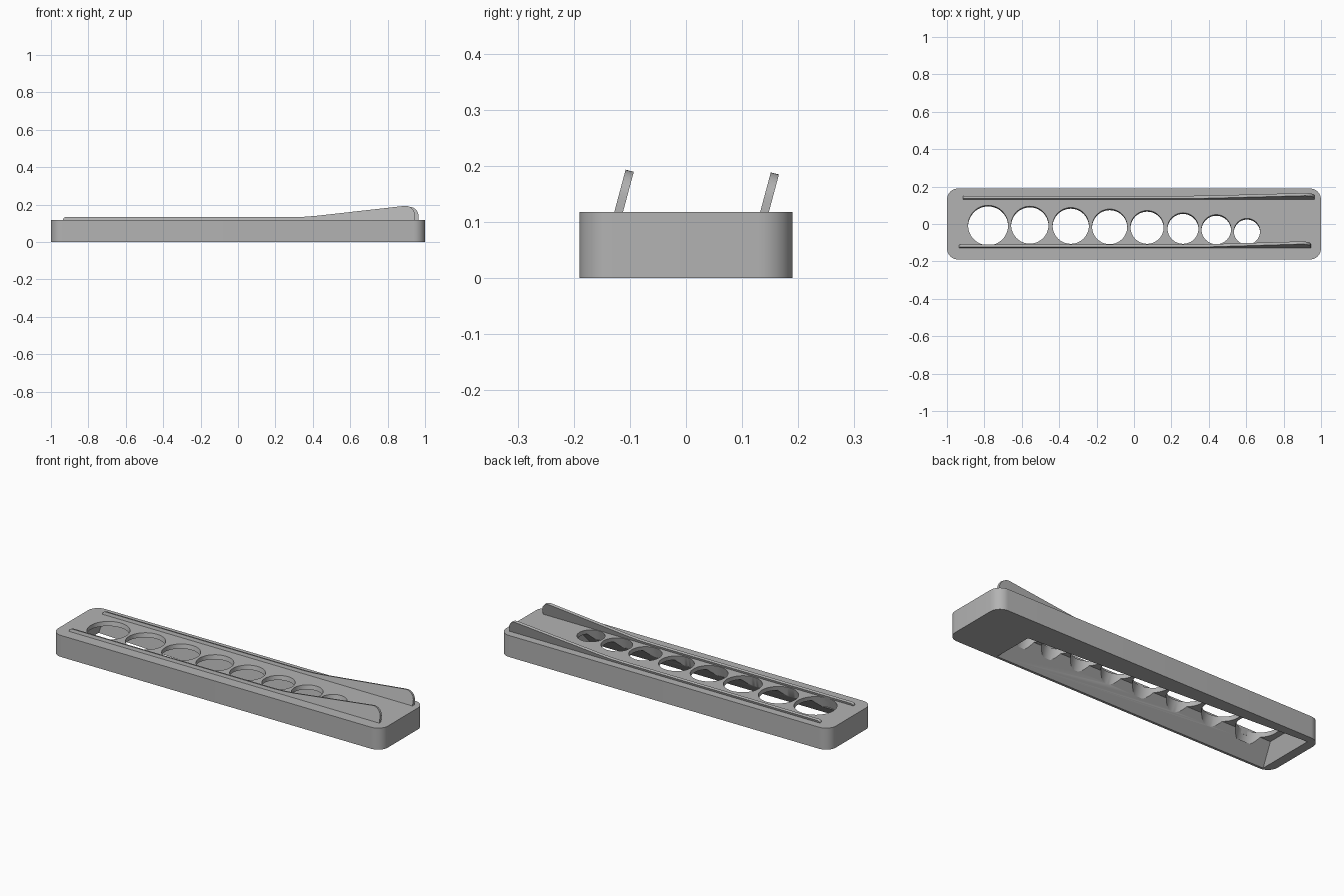
import bpy, math
from mathutils import Matrix, Vector

if "Cube" in bpy.data.objects:
    bpy.data.objects.remove(bpy.data.objects["Cube"], do_unlink=True)

LEAN = math.radians(15)   # rails and holes lean towards the back
TOP = 0.118

grey = bpy.data.materials.new("plain_grey")
grey.use_nodes = True
grey.diffuse_color = (0.45, 0.45, 0.45, 1)
grey.node_tree.nodes["Principled BSDF"].inputs["Base Color"].default_value = (0.45, 0.45, 0.45, 1)


def loft(name, lower, upper):
    """Solid between two matching outlines."""
    n = len(lower)
    faces = [tuple(reversed(range(n))), tuple(range(n, 2 * n))]
    faces += [(i, (i + 1) % n, n + (i + 1) % n, n + i) for i in range(n)]
    mesh = bpy.data.meshes.new(name)
    mesh.from_pydata([tuple(p) for p in lower + upper], [], faces)
    mesh.materials.append(grey)
    obj = bpy.data.objects.new(name, mesh)
    bpy.context.collection.objects.link(obj)
    return obj


def activate(obj):
    bpy.ops.object.select_all(action="DESELECT")
    obj.select_set(True)
    bpy.context.view_layer.objects.active = obj


def carve(obj, cutter):
    cutter.hide_render = True
    mod = obj.modifiers.new("carve", "BOOLEAN")
    mod.operation = "DIFFERENCE"
    mod.solver = "EXACT"
    mod.object = cutter
    activate(obj)
    bpy.ops.object.modifier_apply(modifier=mod.name)
    bpy.data.objects.remove(cutter, do_unlink=True)


def arc(cx, cy, r, start, end, steps):
    for i in range(steps + 1):
        a = math.radians(start + (end - start) * i / steps)
        yield cx + r * math.cos(a), cy + r * math.sin(a)


# Base block with rounded vertical corners
R, HX, HY = 0.06, 1.0, 0.19
outline = []
for k, (sx, sy) in enumerate([(1, 1), (-1, 1), (-1, -1), (1, -1)]):
    outline += arc(sx * (HX - R), sy * (HY - R), R, 90 * k, 90 * k + 90, 10)
base = loft("base_block", [(x, y, 0) for x, y in outline], [(x, y, TOP) for x, y in outline])

# Tapered hollow in the underside
floor = [(-0.95, -0.178), (0.70, -0.178), (0.70, 0.05), (-0.95, 0.15)]
roof = [(-0.92, -0.088), (0.70, -0.088), (0.70, 0.07), (-0.92, 0.165)]
carve(base, loft("hollow_cutter", [(x, y, -0.001) for x, y in floor], [(x, y, 0.095) for x, y in roof]))

# Row of shrinking leaning holes: x, radius, back edge
holes = [(-0.78, 0.107, 0.10), (-0.557, 0.1, 0.095), (-0.338, 0.097, 0.088), (-0.13, 0.094, 0.08),
         (0.07, 0.089, 0.072), (0.262, 0.083, 0.06), (0.44, 0.079, 0.05), (0.604, 0.07, 0.03)]
for x, r, back in holes:
    ring = list(arc(x, back - r, r, 0, 352.5, 47))
    s = math.tan(LEAN)
    low, high = 0.06, 0.15
    carve(base, loft("hole_cutter",
                     [(u, v + (low - TOP) * s, low) for u, v in ring],
                     [(u, v + (high - TOP) * s, high) for u, v in ring]))


def rail(name, x0, x1, y, height):
    """Thin leaning fin, low along most of its length and rising to a rounded end."""
    h = height
    side = [(x0, -0.02), (x1, -0.02), (x1, h - 0.055)]
    side += arc(x1 - 0.05, h - 0.05, 0.05, 10, 98, 10)
    side += [(0.42, 0.021), (0.36, 0.016), (0.30, 0.014), (x0 + 0.03, 0.014)]
    side += arc(x0 + 0.014, 0.0, 0.014, 90, 180, 5)
    place = Matrix.Translation((0, y, TOP)) @ Matrix.Rotation(-LEAN, 4, "X")
    return loft(name, [place @ Vector((x, -0.0075, z)) for x, z in side],
                [place @ Vector((x, 0.0075, z)) for x, z in side])


front_rail = rail("front_rail", -0.935, 0.945, -0.120, 0.076)
back_rail = rail("back_rail", -0.915, 0.965, 0.140, 0.071)

for obj in (base, front_rail, back_rail):
    activate(obj)
    bpy.ops.object.shade_smooth_by_angle(angle=math.radians(30))
